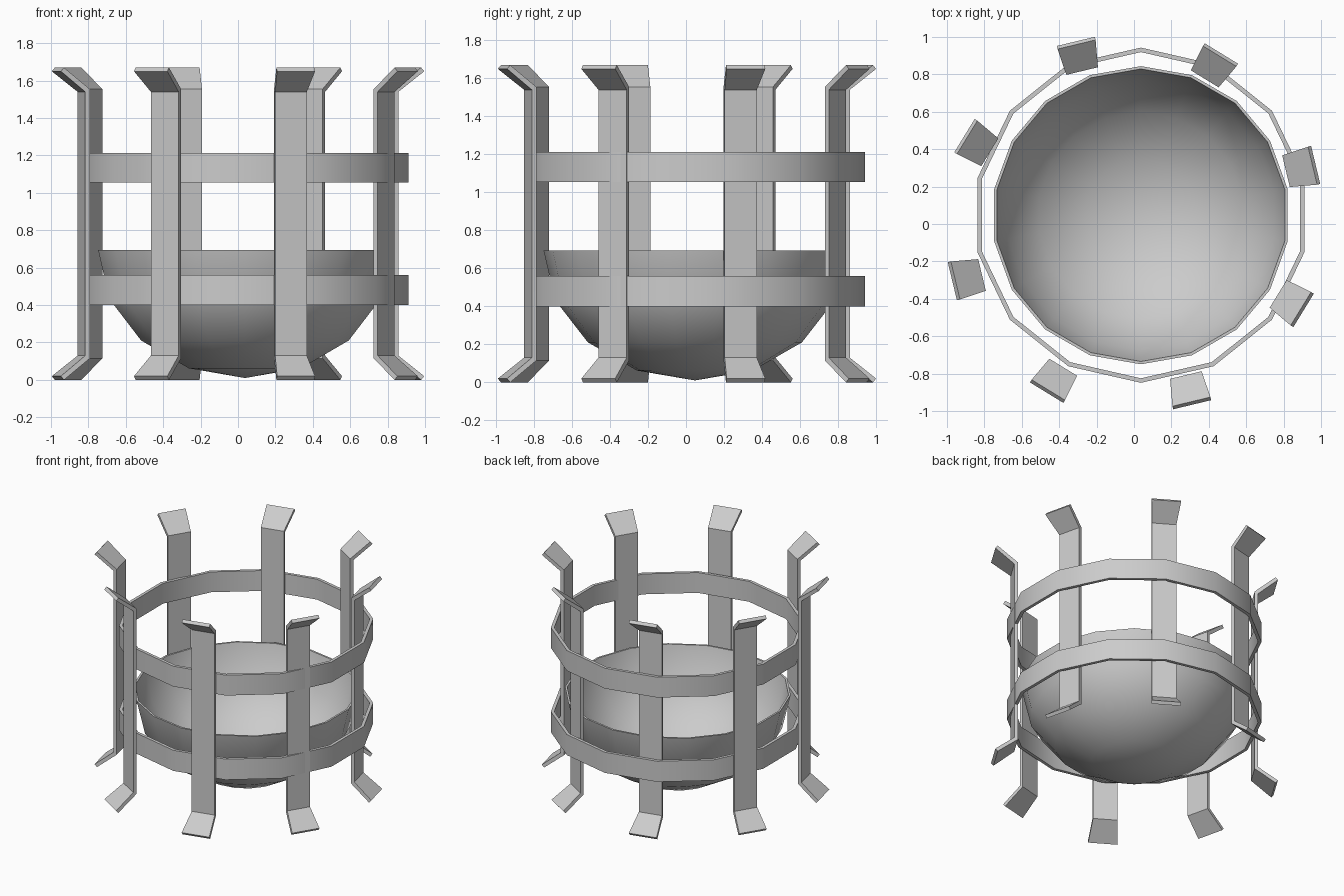
import bpy, bmesh, math
from mathutils import Matrix, Vector

if "Cube" in bpy.data.objects:
    bpy.data.objects.remove(bpy.data.objects["Cube"])

CENTRE = Vector((0.037, 0.047, 0))  # shared centre of bowl and bands
HEIGHT = 1.67


def make_object(name, bm, smooth=True):
    bmesh.ops.recalc_face_normals(bm, faces=bm.faces)
    mesh = bpy.data.meshes.new(name)
    bm.to_mesh(mesh)
    bm.free()
    ob = bpy.data.objects.new(name, mesh)
    bpy.context.collection.objects.link(ob)
    if smooth:
        bpy.ops.object.select_all(action='DESELECT')
        ob.select_set(True)
        bpy.context.view_layer.objects.active = ob
        bpy.ops.object.shade_smooth_by_angle(angle=math.radians(35))
    return ob


def lathe(name, profile, sides):
    """Revolve a closed loop of (radius, z); first vertex of each ring points to +y."""
    bm = bmesh.new()
    rings = []
    for r, z in profile:
        if r < 1e-5:
            rings.append([bm.verts.new(CENTRE + Vector((0, 0, z)))] * sides)
            continue
        rings.append([bm.verts.new(CENTRE + Vector((
            r * math.cos(math.pi / 2 + math.tau * i / sides),
            r * math.sin(math.pi / 2 + math.tau * i / sides), z)))
            for i in range(sides)])
    for a, b in zip(rings, rings[1:] + rings[:1]):
        for i in range(sides):
            j = (i + 1) % sides
            corners = list(dict.fromkeys((a[i], a[j], b[j], b[i])))
            if len(corners) > 2:  # nothing to bridge between two poles
                bm.faces.new(corners)
    return make_object(name, bm)


# Bowl: squashed half sphere with a thin wall
def dome(radius, depth):
    return [(radius * math.cos(math.pi / 8 * k),
             0.695 - depth * math.sin(math.pi / 8 * k)) for k in range(4)] \
        + [(0, 0.695 - depth)]


lathe("fire_bowl", dome(0.797, 0.685) + dome(0.782, 0.67)[::-1], 18)

# Two hoops around the basket
for name, z0, z1 in (("lower_band", 0.40, 0.56), ("upper_band", 1.055, 1.213)):
    lathe(name, [(0.896, z0), (0.896, z1), (0.872, z1), (0.872, z0)], 14)

# Eight upright slats, flared outward and widened at both ends
# station: inner (r, z), outer (r, z), tangent range
low = [((1.0, 0.0), (1.017, 0.02), (-0.029, 0.18)),
       ((0.855, 0.115), (0.88, 0.13), (-0.007, 0.167))]
stations = low + [((a[0], HEIGHT - a[1]), (b[0], HEIGHT - b[1]), t)
                  for a, b, t in reversed(low)]

for n in range(8):
    bm = bmesh.new()
    loops = [[bm.verts.new((p[0], y, p[1])) for p, y in
              ((a, t[0]), (b, t[0]), (b, t[1]), (a, t[1]))]
             for a, b, t in stations]
    for a, b in zip(loops, loops[1:]):
        for i in range(4):
            j = (i + 1) % 4
            bm.faces.new((a[i], a[j], b[j], b[i]))
    bm.faces.new(loops[0])
    bm.faces.new(loops[-1])
    turn = Matrix.Rotation(math.radians(13.5 + 45 * n), 4, 'Z')
    bm.transform(Matrix.Translation((0, 0.005, 0)) @ turn)
    make_object(f"slat_{n + 1}", bm)
